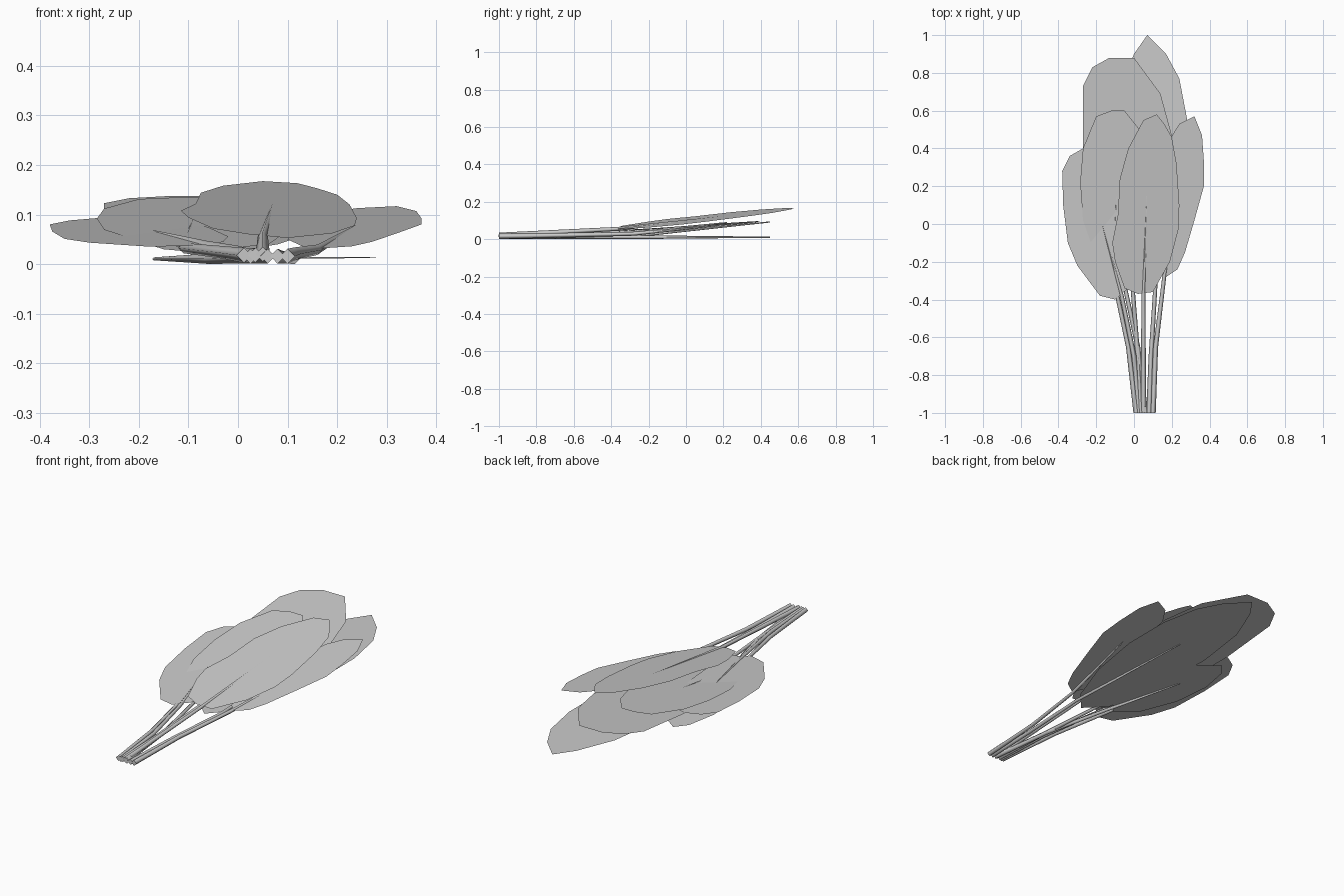
import bpy

if "Cube" in bpy.data.objects:
    bpy.data.objects.remove(bpy.data.objects["Cube"])


def blade(name, outline, plane):
    """Flat leaf sheet: plan outline lifted onto a gently tilted plane."""
    z0, ax, ay = plane
    verts = [(x, y, z0 + ax * x + ay * y) for x, y in outline]
    me = bpy.data.meshes.new(name)
    me.from_pydata(verts, [], [range(len(verts))])
    if me.polygons[0].normal.z < 0:
        me.flip_normals()
    ob = bpy.data.objects.new(name, me)
    bpy.context.collection.objects.link(ob)


def stem(name, root, bend, neck, rib_end, plane):
    """Four-sided stalk that tapers into the midrib of its leaf."""
    z0, ax, ay = plane
    lift = lambda p: z0 + ax * p[0] + ay * p[1] - 0.003
    zr = root[1]
    zn = max(lift(neck), 0.011)
    pts = [(root[0], -1, zr), (*bend, zr + (zn - zr) * 0.4),
           (*neck, zn), (*rib_end, max(lift(rib_end), 0.006))]
    cu = bpy.data.curves.new(name, 'CURVE')
    cu.dimensions = '3D'
    cu.bevel_depth = 0.015
    cu.bevel_resolution = 0
    cu.use_fill_caps = True
    sp = cu.splines.new('POLY')
    sp.points.add(3)
    for p, co, r in zip(sp.points, pts, (1, 0.85, 0.7, 0.2)):
        p.co = (*co, 1)
        p.radius = r
    ob = bpy.data.objects.new(name, cu)
    bpy.context.collection.objects.link(ob)


def leaf(name, outline, plane, root, bend, neck, rib_end):
    blade(name + "_blade", outline, plane)
    stem(name + "_stem", root, bend, neck, rib_end, plane)


# Top centre leaf
leaf("top_leaf",
     [(.12, .58), (.05, .55), (-.03, .40), (-.075, .24), (-.085, .05), (-.115, -.1),
      (-.1, -.2), (-.05, -.34), (.02, -.37), (.1, -.36), (.19, -.2), (.235, -.03),
      (.24, .1), (.225, .32), (.2, .46), (.16, .53)],
     (.107, -.11, .12), (.05, .02), (.05, -.75), (.05, -.36), (.07, .2))

# Upper left leaf
leaf("upper_left_leaf",
     [(-.05, .6), (-.12, .6), (-.2, .57), (-.27, .4), (-.285, .22), (-.27, .02),
      (-.2, -.18), (-.12, -.28), (-.03, -.31), (.06, -.25), (.1, 0), (.1, .3), (.03, .5)],
     (.067, 0, .113), (.012, .018), (-.03, -.65), (-.11, -.28), (-.09, .22))

# Long back leaf
leaf("back_leaf",
     [(-.13, .88), (0, .88), (.14, .69), (.2, .47), (.17, .2), (.08, -.1), (-.04, -.3),
      (-.15, -.2), (-.23, .05), (-.27, .4), (-.27, .73), (-.22, .83)],
     (.05, 0, .1), (.035, .018), (.02, -.7), (-.01, -.3), (-.04, .45))

# Right leaf
leaf("right_leaf",
     [(.32, .57), (.24, .53), (.19, .45), (.13, .2), (.1, -.1), (.13, -.24), (.17, -.28),
      (.23, -.24), (.27, -.15), (.32, .02), (.37, .2), (.37, .33), (.36, .47)],
     (.06, 0, .1), (.1, .016), (.115, -.65), (.16, -.28), (.24, .2))

# Outer left leaf
leaf("outer_left_leaf",
     [(-.38, .28), (-.34, .36), (-.27, .4), (-.18, .38), (-.12, .26), (-.06, .05),
      (-.02, -.2), (-.03, -.34), (-.1, -.4), (-.18, -.38), (-.3, -.22), (-.35, -.1),
      (-.375, .1)],
     (.073, .04, .08), (.025, .016), (0, -.7), (-.065, -.38), (-.2, .12))

# Long flat leaf at the bottom
leaf("bottom_leaf",
     [(.07, 1), (.17, .9), (.24, .77), (.28, .56), (.28, .3), (.23, 0), (.14, -.25),
      (.05, -.35), (-.05, -.25), (-.1, 0), (-.12, .4), (-.08, .7), (0, .9)],
     (.012, 0, .003), (.08, .016), (.09, -.7), (.115, -.3), (.08, .45))

# Flat leaf under the left side
leaf("lower_left_leaf",
     [(-.22, .42), (-.27, .36), (-.3, .2), (-.28, 0), (-.2, -.2), (-.1, -.28),
      (-.03, -.2), (-.05, .1), (-.1, .33)],
     (.012, -.01, 0), (.06, .016), (.02, -.65), (-.06, -.28), (-.17, .15))
